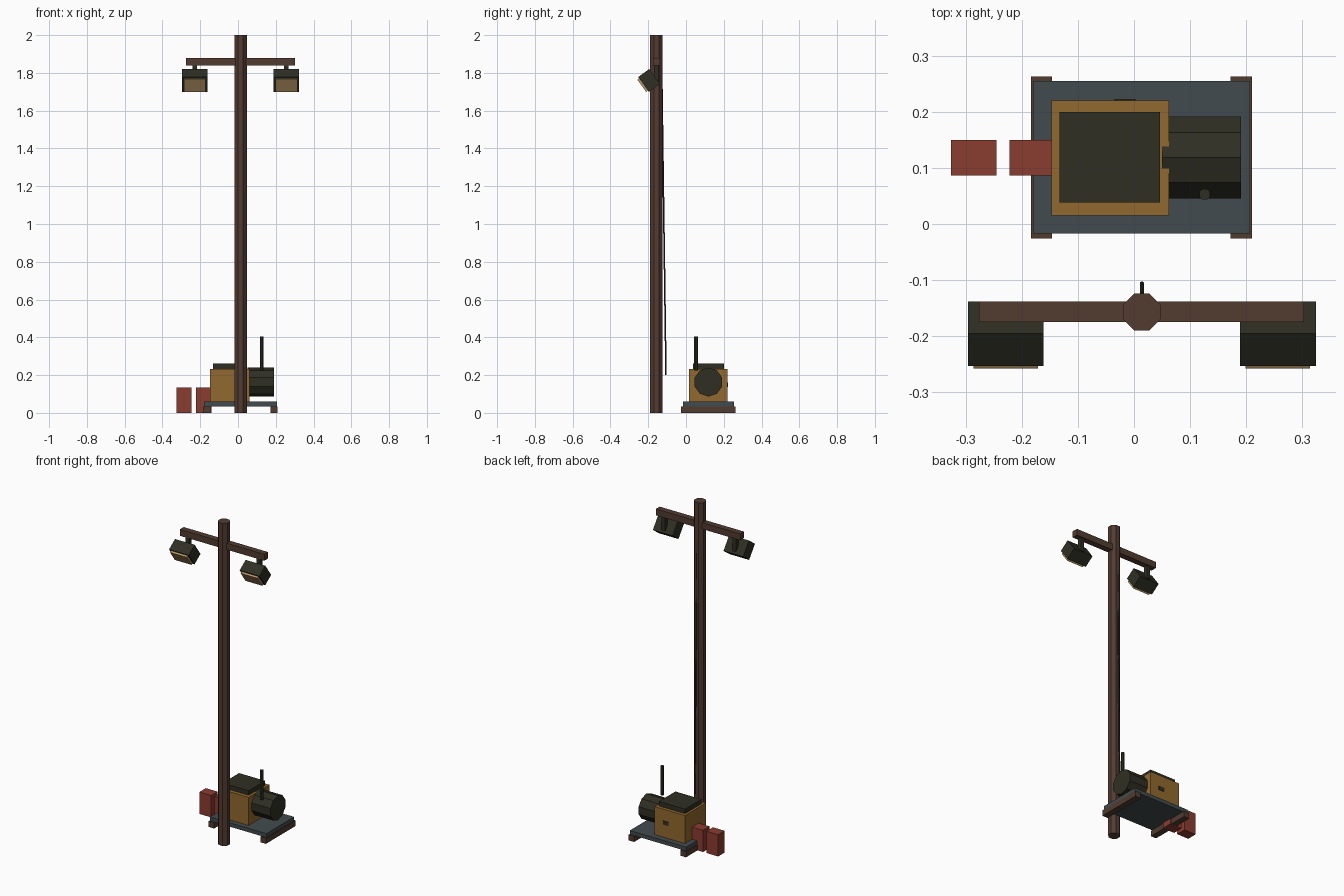
import bpy, math
from mathutils import Vector, Matrix

if "Cube" in bpy.data.objects:
    bpy.data.objects.remove(bpy.data.objects["Cube"])


def srgb(r, g, b):
    lin = [(c / 255 / 12.92) if c < 10 else ((c / 255 + 0.055) / 1.055) ** 2.4 for c in (r, g, b)]
    return (*lin, 1.0)


def material(name, rgb):
    m = bpy.data.materials.new(name)
    m.diffuse_color = srgb(*rgb)
    m.use_nodes = True
    m.node_tree.nodes["Principled BSDF"].inputs["Base Color"].default_value = m.diffuse_color
    return m


WOOD = material("brown_wood", (82, 60, 48))
DARK = material("dark_metal", (47, 47, 36))
STEEL = material("grey_steel", (66, 75, 78))
OCHRE = material("ochre_paint", (145, 104, 46))
RED = material("red_paint", (138, 60, 48))
GLASS = material("warm_glass", (185, 152, 102))


def box(name, mat, lo, hi):
    """Axis-aligned box between two corners."""
    lo, hi = Vector(lo), Vector(hi)
    bpy.ops.mesh.primitive_cube_add(size=1, location=(lo + hi) / 2)
    ob = bpy.context.object
    ob.name = name
    ob.scale = hi - lo
    ob.data.materials.append(mat)
    return ob


def rod(name, mat, start, end, radius, sides, turn=0.0):
    """Prism from start to end, turned about its own axis."""
    start, end = Vector(start), Vector(end)
    axis = end - start
    bpy.ops.mesh.primitive_cylinder_add(vertices=sides, radius=radius, depth=axis.length)
    ob = bpy.context.object
    ob.name = name
    ob.data.transform(Matrix.Rotation(turn, 4, 'Z'))
    ob.matrix_world = Matrix.Translation((start + end) / 2) @ axis.to_track_quat('Z', 'Y').to_matrix().to_4x4()
    ob.data.materials.append(mat)
    return ob


# Light mast
PX, PY = 0.014, -0.157
rod("pole", WOOD, (PX, PY, 0), (PX, PY, 2), 0.0355, 8, math.pi / 8)
box("crossarm", WOOD, (-0.276, -0.175, 1.838), (0.303, -0.138, 1.878))
rod("cable", DARK, (PX, -0.128, 1.78), (PX, -0.106, 0.2), 0.004, 6)

# Floodlights, tilted down toward the front
TILT = math.radians(36)
for side, sx in (("left", -1), ("right", 1)):
    x = PX + sx * 0.2425
    box(side + "_lamp_bracket", DARK, (x - 0.012, PY - 0.012, 1.755), (x + 0.012, PY + 0.012, 1.84))
    housing = box(side + "_lamp_housing", DARK, (-0.0675, -0.036, -0.0485), (0.0675, 0.036, 0.0485))
    lens = box(side + "_lamp_lens", GLASS, (-0.0575, -0.048, -0.04), (0.0575, -0.03, 0.04))
    place = Matrix.Translation((x, -0.1955, 1.76)) @ Matrix.Rotation(TILT, 4, 'X')
    for ob in (housing, lens):
        bpy.context.view_layer.update()
        ob.matrix_world = place @ ob.matrix_world

# Generator base on two skids
for side, x in (("left", -0.184), ("right", 0.172)):
    box(side + "_skid", WOOD, (x, -0.026, 0), (x + 0.038, 0.263, 0.035))
box("base_plate", STEEL, (-0.18, -0.017, 0.035), (0.207, 0.255, 0.059))

# Generator body, lid, outlet panel, motor and exhaust
box("generator_body", OCHRE, (-0.147, 0.015, 0.059), (0.062, 0.22, 0.233))
box("generator_lid", DARK, (-0.133, 0.038, 0.233), (0.046, 0.2, 0.261))
box("outlet_panel", DARK, (-0.035, 0.218, 0.138), (0.003, 0.223, 0.162))
motor = rod("motor", DARK, (0.05, 0.1185, 0.163), (0.191, 0.1185, 0.163), 0.0765, 10)
motor.matrix_world = (Matrix.Translation((0.1205, 0.1185, 0.163))
                      @ Matrix.Rotation(math.pi / 2, 4, 'Y'))
# one ridge of the ten-sided drum points straight up
motor.data.transform(Matrix.Rotation(math.pi / 2, 4, 'Z') if min(
    abs(v.co.x - 0.0765) for v in motor.data.vertices) > 1e-4 else Matrix.Identity(4))
rod("exhaust_pipe", DARK, (0.126, 0.053, 0.225), (0.126, 0.053, 0.405), 0.0105, 8, math.pi / 8)

# Fuel cans
for name, x in (("outer_fuel_can", -0.326), ("inner_fuel_can", -0.222)):
    box(name, RED, (x, 0.086, 0), (x + 0.081, 0.15, 0.135))
